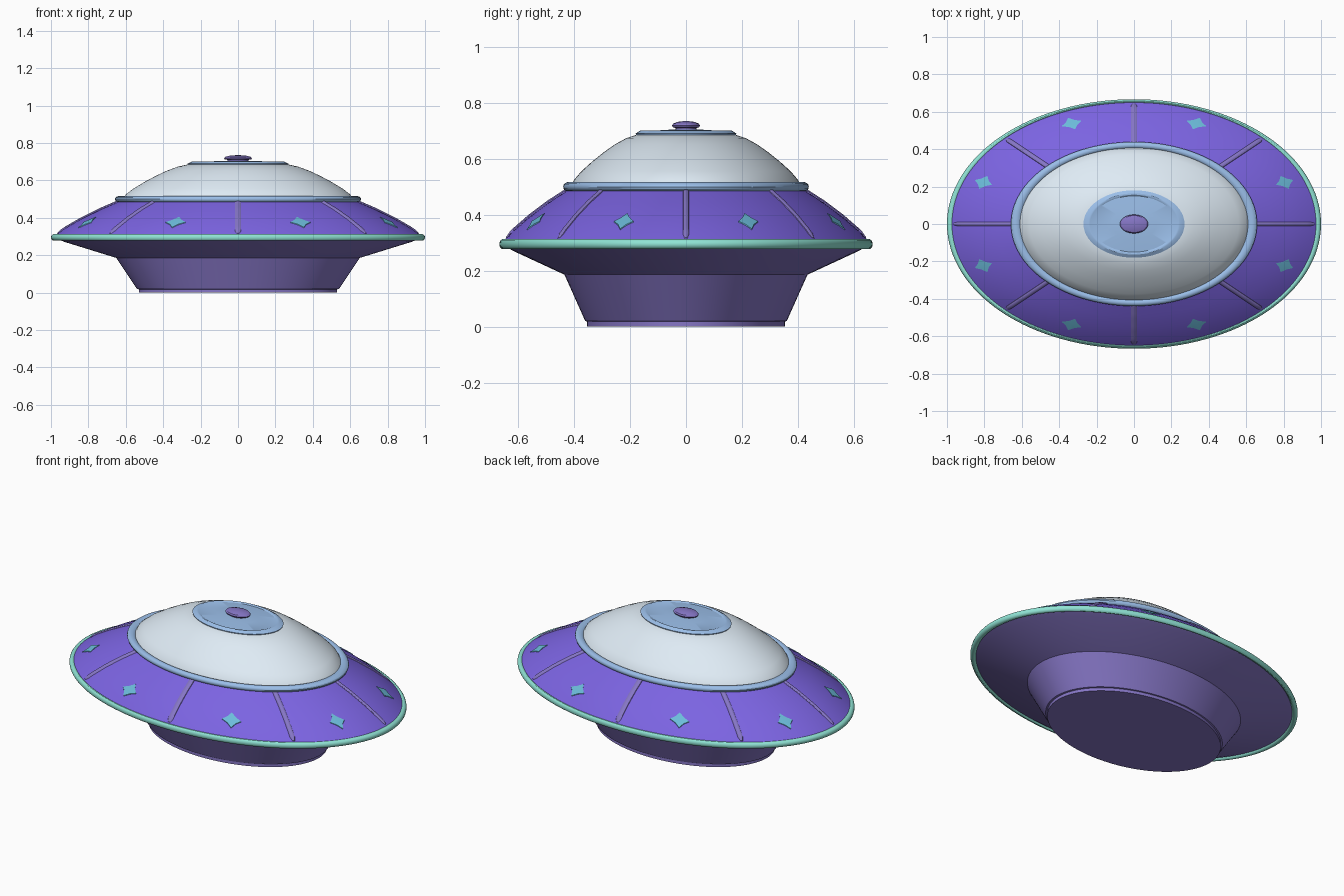
import bpy, bmesh
from math import sin, cos, pi, radians

if "Cube" in bpy.data.objects:
    bpy.data.objects.remove(bpy.data.objects["Cube"])

SQUASH = 0.667   # plan is an ellipse: y is x scaled by this
SEG = 128


def material(name, rgb):
    m = bpy.data.materials.new(name)
    m.diffuse_color = (*[c ** 2.2 for c in rgb], 1)
    m.use_nodes = True
    m.node_tree.nodes["Principled BSDF"].inputs["Base Color"].default_value = m.diffuse_color
    return m


PURPLE = material("purple", (0.48, 0.39, 0.88))
LAVENDER = material("lavender", (0.52, 0.46, 0.77))
BLUE = material("blue", (0.60, 0.74, 0.91))
MINT = material("mint", (0.56, 0.89, 0.83))
CYAN = material("cyan", (0.42, 0.73, 0.85))
WHITE = material("pale_glass", (0.87, 0.92, 0.96))


def finish(name, bm, mat):
    for v in bm.verts:
        v.co.y *= SQUASH
    bmesh.ops.remove_doubles(bm, verts=bm.verts, dist=1e-6)
    bmesh.ops.recalc_face_normals(bm, faces=bm.faces)
    me = bpy.data.meshes.new(name)
    bm.to_mesh(me)
    bm.free()
    me.materials.append(mat)
    ob = bpy.data.objects.new(name, me)
    bpy.context.collection.objects.link(ob)
    bpy.ops.object.select_all(action='DESELECT')
    ob.select_set(True)
    bpy.context.view_layer.objects.active = ob
    bpy.ops.object.shade_smooth_by_angle(angle=radians(30))
    return ob


def lathe(name, profile, mat, closed=False):
    """Revolve (radius, z) points; points on the axis become fan centres."""
    bm = bmesh.new()
    rings = []
    for r, z in profile:
        if r == 0:
            rings.append([bm.verts.new((0, 0, z))] * SEG)
        else:
            rings.append([bm.verts.new((r * cos(2 * pi * i / SEG), r * sin(2 * pi * i / SEG), z))
                          for i in range(SEG)])
    pairs = list(zip(rings, rings[1:]))
    if closed:
        pairs.append((rings[-1], rings[0]))
    for a, b in pairs:
        for i in range(SEG):
            j = (i + 1) % SEG
            bm.faces.new(dict.fromkeys((a[i], a[j], b[j], b[i])))
    return finish(name, bm, mat)


def ring(name, r, z, rr, rz, mat):
    pts = [(r + rr * cos(2 * pi * k / 14), z + rz * sin(2 * pi * k / 14)) for k in range(14)]
    return lathe(name, pts, mat, closed=True)


# Hull shells
UPPER = [(0.985, 0.302), (0.93, 0.341), (0.84, 0.393), (0.74, 0.443), (0.63, 0.49)]
lathe("base", [(0, 0), (0.53, 0), (0.53, 0.018), (0.54, 0.02), (0.652, 0.187)], LAVENDER)
lathe("hull_underside", [(0.645, 0.184), (0.655, 0.187), (0.93, 0.272), (0.985, 0.295)], LAVENDER)
lathe("upper_hull", UPPER, PURPLE)
ring("rim", 0.982, 0.295, 0.018, 0.018, MINT)
ring("dome_collar", 0.631, 0.5, 0.027, 0.017, BLUE)

# Dome, cap plate and knob
lathe("dome", [(0.615, 0.5), (0.6, 0.525), (0.56, 0.556), (0.5, 0.592), (0.44, 0.624), (0.38, 0.652),
               (0.32, 0.674), (0.27, 0.685), (0.22, 0.689), (0, 0.69)], WHITE)
lathe("cap_plate", [(0, 0.684), (0.268, 0.684), (0.27, 0.69), (0.245, 0.701), (0.235, 0.701),
                    (0.225, 0.697), (0.12, 0.703), (0, 0.707)], BLUE)
lathe("knob", [(0, 0.7), (0.055, 0.7), (0.055, 0.71), (0.07, 0.712), (0.075, 0.719), (0.068, 0.726),
               (0.045, 0.732), (0, 0.736)], LAVENDER)


def hull_z(r):
    for (r0, z0), (r1, z1) in zip(UPPER, UPPER[1:]):
        if r >= r1:
            break
    return z0 + (z1 - z0) * (r0 - r) / (r0 - r1)


def on_hull(bm, angle, u, v, lift):
    """Vertex at radial u, sideways v, lifted off the upper hull."""
    z = hull_z((u * u + v * v) ** 0.5) + lift
    return bm.verts.new((u * cos(angle) - v * sin(angle), u * sin(angle) + v * cos(angle), z))


# Raised ribs along the hull
bm = bmesh.new()
for k in range(8):
    rows = []
    for s in range(17):
        u = 0.635 + 0.33 * s / 16
        end = 0.5 if s == 16 else 1
        rows.append([on_hull(bm, k * pi / 4, u, -0.017 * end * cos(pi * c / 6),
                             0.011 * end * sin(pi * c / 6) - 0.002) for c in range(7)])
    for a, b in zip(rows, rows[1:]):
        for c in range(6):
            bm.faces.new((a[c], a[c + 1], b[c + 1], b[c]))
    bm.faces.new(rows[-1])
finish("hull_ribs", bm, LAVENDER)

# Diamond lights between the ribs
bm = bmesh.new()
for k in range(8):
    ang = (k + 0.5) * pi / 4
    top, low = [], []
    for c in range(8):
        f = 1 if c % 2 == 0 else 0.6
        u, v = 0.872 + 0.05 * f * cos(c * pi / 4), 0.057 * f * sin(c * pi / 4)
        top.append(on_hull(bm, ang, u, v, 0.004))
        low.append(on_hull(bm, ang, u, v, -0.004))
    mid = on_hull(bm, ang, 0.872, 0, 0.005)
    for c in range(8):
        d = (c + 1) % 8
        bm.faces.new((mid, top[c], top[d]))
        bm.faces.new((top[c], low[c], low[d], top[d]))
finish("diamond_lights", bm, CYAN)
